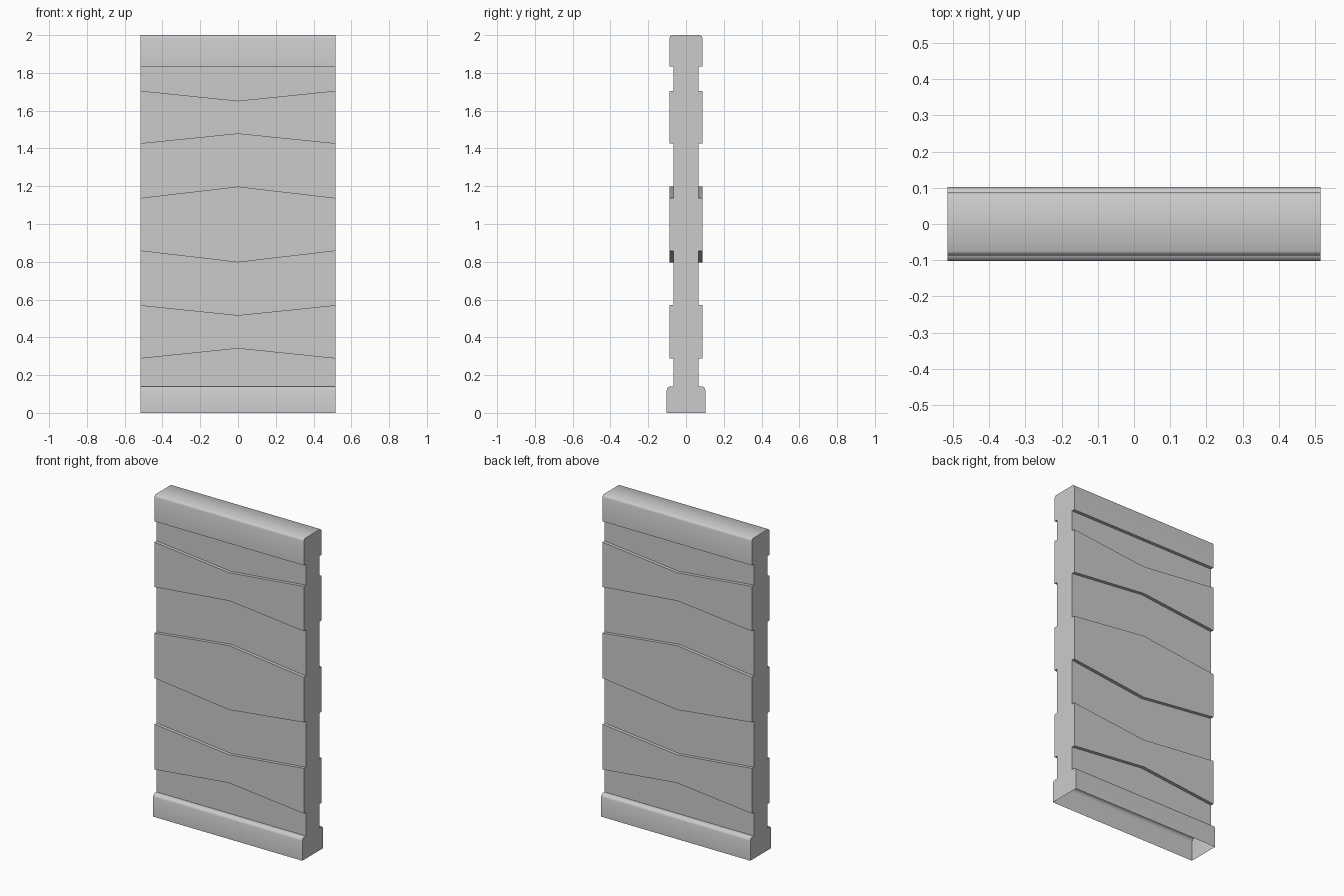
import bpy, bmesh, math

if "Cube" in bpy.data.objects:
    bpy.data.objects.remove(bpy.data.objects["Cube"])

HALF_W = 0.515
CORE, BAND = 0.066, 0.087

# half profile: (depth, z at the side edges, z on the centre line)
half = [(0.102, 0, 0), (0.102, 0.122, 0.122), (0.097, 0.135, 0.135),
        (0.085, 0.14, 0.14), (CORE, 0.14, 0.14)]
# raised bands with bent lower and upper edges
for lo_e, lo_m, hi_e, hi_m in [(0.288, 0.341, 0.57, 0.517),
                               (0.857, 0.797, 1.138, 1.198),
                               (1.425, 1.477, 1.705, 1.652)]:
    half += [(CORE, lo_e, lo_m), (BAND, lo_e, lo_m),
             (BAND, hi_e, hi_m), (CORE, hi_e, hi_m)]
# straight top band with softened crown
half += [(CORE, 1.835, 1.835), (BAND, 1.835, 1.835), (BAND, 1.985, 1.985),
         (0.084, 1.994, 1.994), (0.075, 2.0, 2.0)]

# mirror to the back, giving one open-bottomed section
section = half + [(-y, e, m) for y, e, m in reversed(half)]

bm = bmesh.new()
rows = []
for x in (-HALF_W, 0, HALF_W):
    rows.append([bm.verts.new((x, y, m if x == 0 else e)) for y, e, m in section])

# skin between the three sections
for a, b in zip(rows, rows[1:]):
    for i in range(len(section) - 1):
        bm.faces.new((a[i], a[i + 1], b[i + 1], b[i]))

# side ends; the underside stays open
bm.faces.new(rows[0])
bm.faces.new(rows[-1])
bmesh.ops.recalc_face_normals(bm, faces=bm.faces)

mesh = bpy.data.meshes.new("wall_panel")
bm.to_mesh(mesh)
bm.free()
panel = bpy.data.objects.new("wall_panel", mesh)
bpy.context.collection.objects.link(panel)

# soft shading on the rounded base and crown only
bpy.context.view_layer.objects.active = panel
panel.select_set(True)
bpy.ops.object.shade_smooth_by_angle(angle=math.radians(50))
